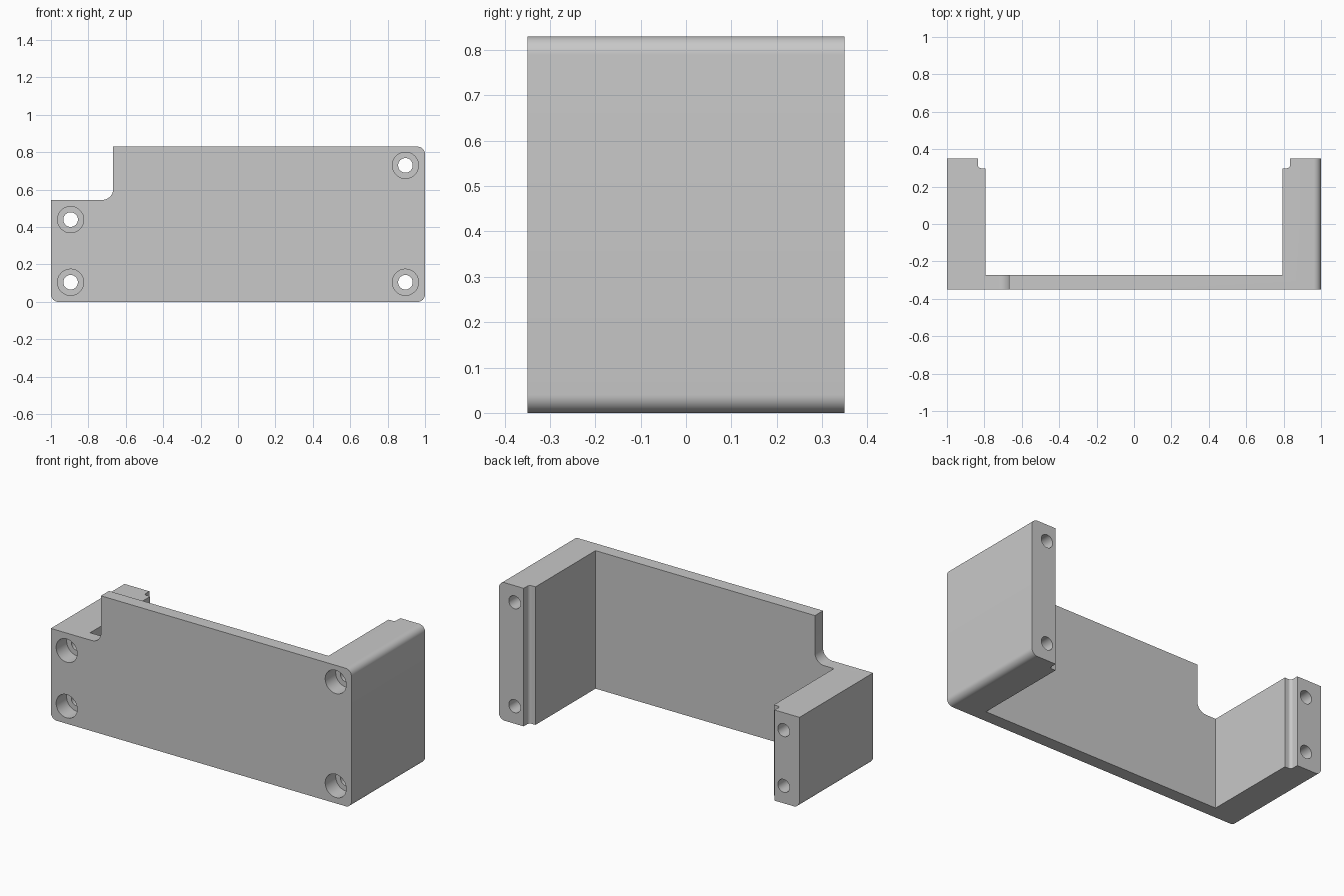
import bpy, bmesh, math
from mathutils import Vector, Matrix

if "Cube" in bpy.data.objects:
    bpy.data.objects.remove(bpy.data.objects["Cube"], do_unlink=True)

grey = bpy.data.materials.new("light grey")
grey.use_nodes = True
colour = (0.58, 0.58, 0.58, 1)
grey.diffuse_color = colour
grey.node_tree.nodes["Principled BSDF"].inputs["Base Color"].default_value = colour


def rounded(corners, steps=10):
    """Polygon points from (u, v, radius) right-angled corners."""
    points = []
    for i, (u, v, r) in enumerate(corners):
        p = Vector((u, v))
        if not r:
            points.append(p)
            continue
        a = (Vector(corners[i - 1][:2]) - p).normalized() * r
        b = (Vector(corners[(i + 1) % len(corners)][:2]) - p).normalized() * r
        for k in range(steps + 1):
            t = math.pi / 2 * k / steps
            points.append(p + a * (1 - math.sin(t)) + b * (1 - math.cos(t)))
    return points


def finish(name, bm):
    bmesh.ops.recalc_face_normals(bm, faces=bm.faces)
    mesh = bpy.data.meshes.new(name)
    bm.to_mesh(mesh)
    bm.free()
    mesh.materials.append(grey)
    obj = bpy.data.objects.new(name, mesh)
    bpy.context.collection.objects.link(obj)
    return obj


def prism(name, points, place, along):
    bm = bmesh.new()
    face = bm.faces.new([bm.verts.new(place(p)) for p in points])
    new = bmesh.ops.extrude_face_region(bm, geom=[face])["geom"]
    bmesh.ops.translate(bm, vec=along,
                        verts=[g for g in new if isinstance(g, bmesh.types.BMVert)])
    return finish(name, bm)


def cylinder(name, x, z, radius, y0, y1):
    bm = bmesh.new()
    bmesh.ops.create_cone(
        bm, cap_ends=True, segments=48, radius1=radius, radius2=radius, depth=y1 - y0,
        matrix=Matrix.Translation((x, (y0 + y1) / 2, z)) @ Matrix.Rotation(math.pi / 2, 4, "X"))
    return finish(name, bm)


def boolean(obj, tool, operation):
    tool.hide_render = True
    mod = obj.modifiers.new(operation.lower(), "BOOLEAN")
    mod.operation, mod.solver, mod.object = operation, "EXACT", tool
    bpy.context.view_layer.objects.active = obj
    bpy.ops.object.modifier_apply(modifier=mod.name)
    bpy.data.objects.remove(tool, do_unlink=True)


# Front outline: plate with a filleted step at the upper right-hand side
outline = rounded([(-1, 0, 0.04), (1, 0, 0.04), (1, 0.83, 0.04),
                   (-0.667, 0.83, 0), (-0.667, 0.545, 0.06), (-1, 0.545, 0)])
bracket = prism("bracket", outline, lambda p: (p.x, -0.35, p.y), (0, 0.7, 0))

# Pocket between the side walls, with a filleted rebate at each rear lip
half = [(0.835, 0.4, 0), (0.835, 0.298, 0.018), (0.793, 0.298, 0), (0.793, -0.273, 0)]
pocket = rounded(half + [(-u, v, r) for u, v, r in reversed(half)])
boolean(bracket, prism("pocket", pocket, lambda p: (p.x, p.y, -0.1), (0, 0, 1.1)),
        "DIFFERENCE")

# Counterbored screw holes running through the side walls
for x, z in [(-0.895, 0.44), (-0.895, 0.105), (0.895, 0.105), (0.895, 0.73)]:
    boolean(bracket, cylinder("bolt_hole", x, z, 0.039, -0.5, 0.5), "DIFFERENCE")
    boolean(bracket, cylinder("counterbore", x, z, 0.07, -0.5, -0.25), "DIFFERENCE")

bpy.ops.object.select_all(action="DESELECT")
bracket.select_set(True)
bpy.context.view_layer.objects.active = bracket
bpy.ops.object.shade_smooth_by_angle(angle=math.radians(30))
